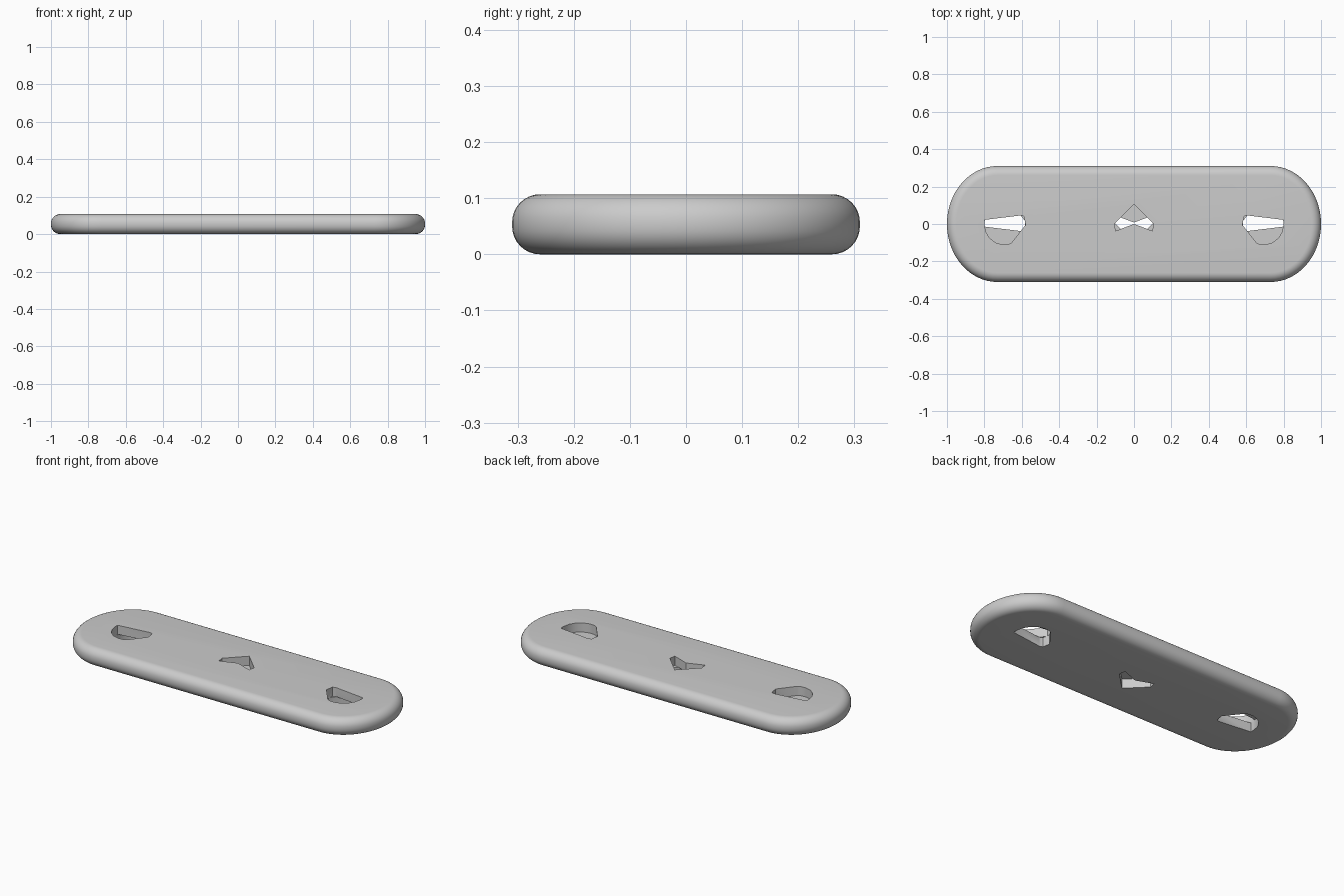
import bpy, bmesh
from math import sin, cos, pi

if "Cube" in bpy.data.objects:
    bpy.data.objects.remove(bpy.data.objects["Cube"])

H = 0.107            # plate thickness
R = 0.05             # edge rounding
CX, RX, RY = 0.73, 0.27, 0.31   # end centre, end radii


def new_object(name, bm):
    bmesh.ops.recalc_face_normals(bm, faces=bm.faces)
    mesh = bpy.data.meshes.new(name)
    bm.to_mesh(mesh)
    bm.free()
    ob = bpy.data.objects.new(name, mesh)
    bpy.context.collection.objects.link(ob)
    return ob


def loft(bm, rings):
    """Skin a list of closed point rings and cap both ends."""
    vs = [[bm.verts.new(p) for p in ring] for ring in rings]
    n = len(vs[0])
    for a, b in zip(vs, vs[1:]):
        for i in range(n):
            j = (i + 1) % n
            bm.faces.new((a[i], a[j], b[j], b[i]))
    bm.faces.new(vs[0][::-1])
    bm.faces.new(vs[-1])


def outline(inset, z, n=32):
    pts = []
    for side in (1, -1):
        for i in range(n + 1):
            t = -pi / 2 + pi * i / n
            x = CX + (RX - inset) * cos(t)
            pts.append((side * x, side * (RY - inset) * sin(t), z))
    return pts


# plate: capsule outline with a rounded edge
steps = 8
rings = []
for i in range(steps + 1):
    t = pi / 2 * i / steps
    rings.append(outline(R * (1 - sin(t)), R * (1 - cos(t))))
for i in range(steps + 1):
    t = pi / 2 * i / steps
    rings.append(outline(R * (1 - cos(t)), H - R * (1 - sin(t))))
bm = bmesh.new()
loft(bm, rings)
plate = new_object("plate", bm)

# opening outlines as seen from the top
chevron = [(0, 0.105), (-0.105, 0.0), (-0.098, -0.037), (0, 0.0),
           (0.098, -0.037), (0.105, 0.0)]
eye = [(-0.80, 0.022), (-0.80, 0.0), (-0.792, -0.042), (-0.772, -0.075),
       (-0.74, -0.1), (-0.705, -0.11), (-0.672, -0.108), (-0.655, -0.1),
       (-0.58, -0.005), (-0.588, 0.04), (-0.605, 0.046)]
shapes = [chevron, eye, [(-x, y) for x, y in eye]]


def cut(name, z0, z1, flip):
    bm = bmesh.new()
    for s in shapes:
        pts = [(x, 0.008 - y if flip else y) for x, y in s]
        loft(bm, [[(x, y, z) for x, y in pts] for z in (z0, z1)])
    cutter = new_object(name, bm)
    cutter.hide_render = True
    mod = plate.modifiers.new(name, 'BOOLEAN')
    mod.operation = 'DIFFERENCE'
    mod.solver = 'EXACT'
    mod.object = cutter
    bpy.context.view_layer.objects.active = plate
    bpy.ops.object.modifier_apply(modifier=name)
    bpy.data.objects.remove(cutter)


# half-depth openings: the underside ones are flipped front to back
cut("top_cutter", H / 2 - 0.0005, H + 0.1, False)
cut("bottom_cutter", -0.1, H / 2 + 0.0005, True)

bpy.ops.object.select_all(action='DESELECT')
plate.select_set(True)
bpy.context.view_layer.objects.active = plate
bpy.ops.object.shade_smooth_by_angle(angle=pi / 6)
